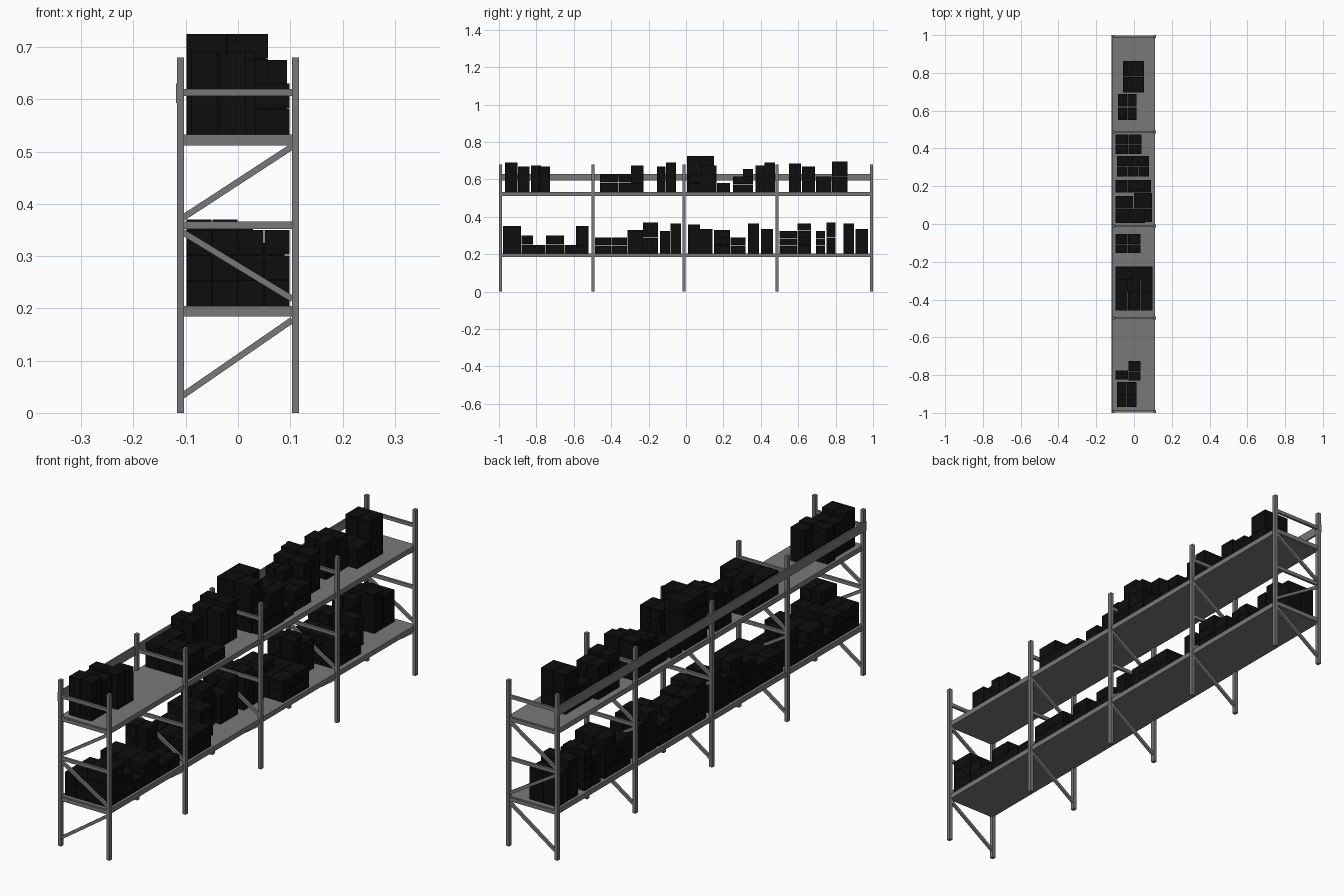
import bpy, bmesh, math
from mathutils import Vector, Matrix


def material(name, v):
    m = bpy.data.materials.new(name)
    m.diffuse_color = (v, v, v, 1)
    return m


STEEL = material("grey steel", 0.19)
BLACK = material("black carton", 0.004)


def add_box(bm, x0, x1, y0, y1, z0, z1):
    mat = Matrix.Translation(((x0 + x1) / 2, (y0 + y1) / 2, (z0 + z1) / 2)) @ \
        Matrix.Diagonal((x1 - x0, y1 - y0, z1 - z0, 1))
    bmesh.ops.create_cube(bm, size=1, matrix=mat)


def add_brace(bm, y, xa, za, xb, zb, w=0.012, d=0.010):
    a, b = Vector((xa, y, za)), Vector((xb, y, zb))
    ang = math.atan2(zb - za, xb - xa)
    mat = Matrix.Translation((a + b) / 2) @ Matrix.Rotation(-ang, 4, 'Y') @ \
        Matrix.Diagonal(((b - a).length, d, w, 1))
    bmesh.ops.create_cube(bm, size=1, matrix=mat)


def finish(bm, name, mat):
    me = bpy.data.meshes.new(name)
    bm.to_mesh(me)
    bm.free()
    me.materials.append(mat)
    bpy.context.collection.objects.link(bpy.data.objects.new(name, me))


# Upright frames: two posts, horizontal ties and zigzag braces
for y in (-0.992, -0.498, -0.01, 0.486, 0.992):
    bm = bmesh.new()
    h = 0.008
    for s in (-1, 1):
        add_box(bm, s * 0.110 - 0.007, s * 0.110 + 0.007, y - h, y + h, 0, 0.68)
    for z in (0.193, 0.359, 0.521, 0.613):
        add_brace(bm, y, -0.104, z, 0.104, z, 0.014)
    add_brace(bm, y, -0.106, 0.033, 0.104, 0.178)
    add_brace(bm, y, -0.106, 0.346, 0.104, 0.218)
    add_brace(bm, y, -0.106, 0.373, 0.104, 0.51)
    finish(bm, "upright_frame", STEEL)

# Shelves
for name, z0, z1 in (("lower_shelf", 0.184, 0.205), ("upper_shelf", 0.512, 0.533)):
    bm = bmesh.new()
    add_box(bm, -0.110, 0.110, -0.995, 0.995, z0, z1)
    finish(bm, name, STEEL)

# Back safety rail
bm = bmesh.new()
add_box(bm, -0.119, -0.112, -1, 1, 0.593, 0.63)
finish(bm, "back_rail", STEEL)

GAP = 0.001


def stacks(name, floor, rows):
    """Each row: x0, x1, y0, y1, top, columns in x, layers."""
    bm = bmesh.new()
    for x0, x1, y0, y1, top, nx, nz in rows:
        dx, dz = (x1 - x0) / nx, (top - floor) / nz
        for i in range(nx):
            for k in range(nz):
                add_box(bm, x0 + i * dx + GAP, x0 + (i + 1) * dx - GAP,
                        y0 + GAP, y1 - GAP,
                        floor + k * dz + (GAP if k else 0), floor + (k + 1) * dz)
    finish(bm, name, BLACK)


# Cartons on the upper shelf
stacks("upper_cartons_a", 0.533, [
    (-0.09, 0.015, -0.97, -0.90, 0.69, 2, 1), (-0.09, 0.015, -0.90, -0.835, 0.67, 2, 1),
    (-0.10, -0.03, -0.825, -0.775, 0.675, 1, 1), (-0.03, 0.035, -0.83, -0.78, 0.675, 1, 1),
    (-0.03, 0.035, -0.78, -0.725, 0.67, 1, 1),
    (-0.10, 0.10, -0.46, -0.36, 0.63, 3, 2), (-0.10, 0.10, -0.36, -0.294, 0.58, 3, 1),
    (-0.10, -0.03, -0.36, -0.294, 0.63, 1, 2), (-0.10, 0.0, -0.294, -0.225, 0.675, 2, 3),
    (0.0, 0.10, -0.294, -0.225, 0.58, 2, 1),
    (-0.10, 0.035, -0.155, -0.108, 0.67, 2, 1), (-0.10, 0.035, -0.107, -0.053, 0.69, 2, 1),
])
stacks("upper_cartons_b", 0.533, [
    (-0.10, 0.058, 0.005, 0.08, 0.725, 2, 4), (-0.10, -0.005, 0.08, 0.15, 0.725, 1, 4),
    (0.0, 0.095, 0.08, 0.165, 0.675, 2, 3), (0.058, 0.095, 0.01, 0.08, 0.63, 1, 2),
    (-0.10, 0.09, 0.165, 0.235, 0.58, 3, 1),
    (-0.09, 0.08, 0.25, 0.305, 0.615, 3, 2), (-0.09, -0.005, 0.305, 0.36, 0.655, 2, 3),
    (-0.005, 0.08, 0.305, 0.36, 0.615, 1, 2),
    (-0.10, 0.04, 0.37, 0.42, 0.675, 2, 1), (-0.10, 0.04, 0.42, 0.476, 0.69, 2, 1),
    (-0.085, 0.015, 0.55, 0.617, 0.685, 2, 1), (-0.085, 0.015, 0.62, 0.69, 0.67, 2, 1),
    (-0.06, 0.055, 0.695, 0.78, 0.615, 2, 1), (-0.06, 0.055, 0.78, 0.865, 0.695, 2, 2),
])

# Cartons on the lower shelf
stacks("lower_cartons_a", 0.205, [
    (0.0, 0.10, -0.98, -0.88, 0.35, 2, 3), (-0.10, 0.0, -0.98, -0.88, 0.30, 2, 2),
    (-0.10, 0.10, -0.88, -0.818, 0.30, 3, 2), (-0.10, 0.10, -0.818, -0.75, 0.25, 3, 1),
    (-0.10, 0.10, -0.75, -0.65, 0.30, 3, 2), (-0.10, 0.10, -0.65, -0.588, 0.25, 3, 1),
    (-0.10, 0.0, -0.588, -0.52, 0.35, 2, 3), (0.0, 0.10, -0.588, -0.52, 0.25, 2, 1),
    (-0.10, 0.10, -0.487, -0.40, 0.29, 3, 2), (-0.10, 0.10, -0.40, -0.315, 0.29, 3, 2),
    (-0.10, 0.05, -0.315, -0.23, 0.33, 2, 3), (-0.10, 0.0, -0.23, -0.15, 0.37, 2, 4),
    (-0.10, 0.02, -0.14, -0.085, 0.325, 2, 1), (-0.10, 0.02, -0.085, -0.027, 0.365, 2, 1),
])
stacks("lower_cartons_b", 0.205, [
    (-0.10, 0.02, 0.01, 0.075, 0.36, 2, 1), (-0.10, 0.02, 0.075, 0.144, 0.335, 2, 1),
    (-0.10, 0.10, 0.15, 0.237, 0.29, 3, 2), (-0.10, 0.0, 0.15, 0.237, 0.33, 2, 3),
    (-0.10, 0.10, 0.237, 0.32, 0.29, 3, 2),
    (-0.10, 0.02, 0.33, 0.39, 0.365, 2, 1), (-0.10, 0.02, 0.40, 0.465, 0.335, 2, 1),
    (-0.10, 0.09, 0.50, 0.595, 0.325, 3, 3), (-0.10, 0.0, 0.595, 0.67, 0.365, 2, 4),
    (0.0, 0.09, 0.595, 0.67, 0.29, 2, 2),
    (-0.10, 0.05, 0.695, 0.745, 0.325, 2, 3), (-0.10, 0.0, 0.75, 0.80, 0.37, 2, 4),
    (-0.10, 0.03, 0.84, 0.90, 0.365, 2, 1), (-0.10, 0.03, 0.905, 0.975, 0.335, 2, 1),
])
